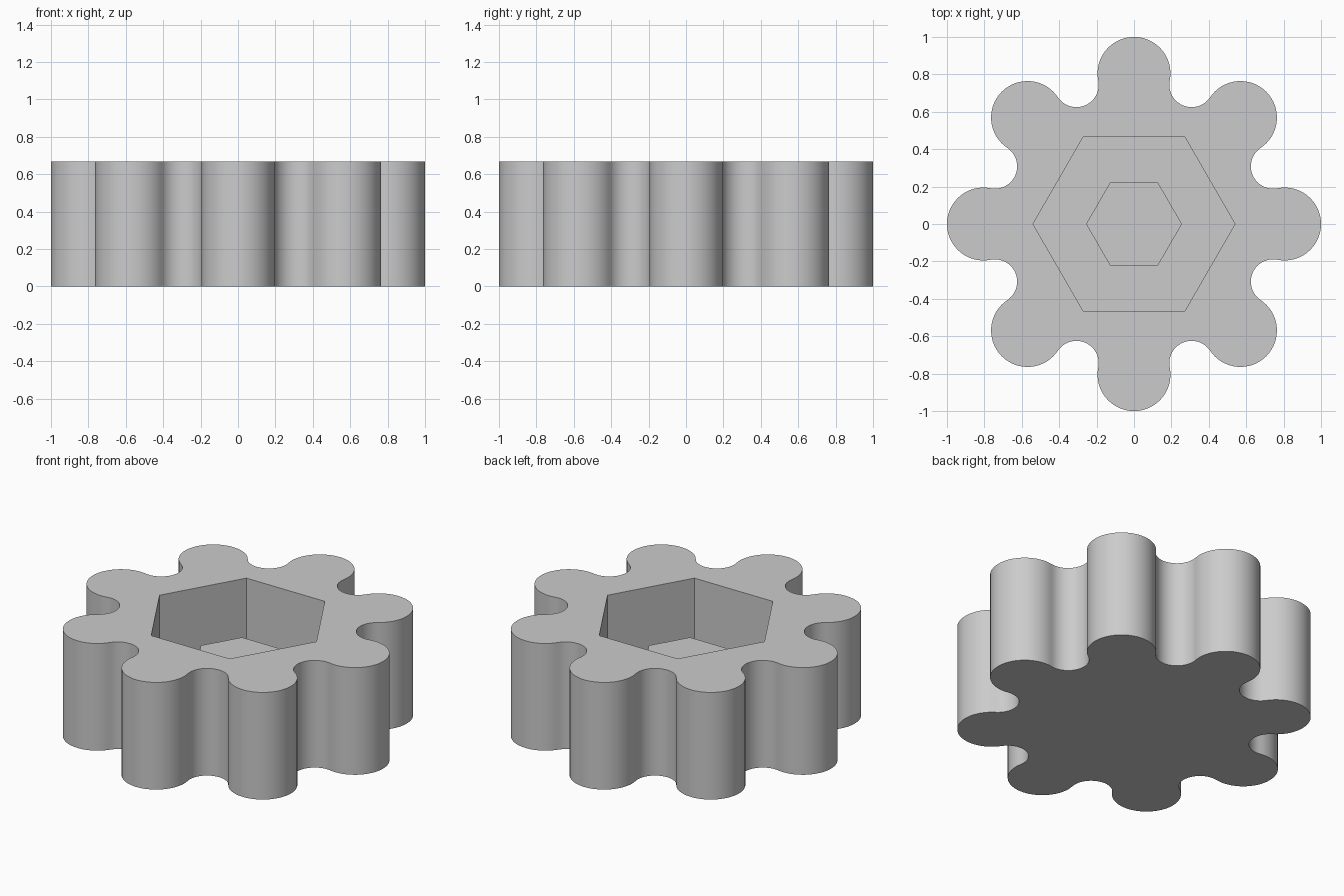
import bpy
import bmesh
from math import sin, cos, radians

cube = bpy.data.objects.get("Cube")
if cube:
    bpy.data.objects.remove(cube, do_unlink=True)

LOBES = 8
RING = 0.805             # radius on which lobe and valley centres lie
LOBE_R = 0.195
STEP = 360 / LOBES
VALLEY_R = 2 * RING * sin(radians(STEP / 4)) - LOBE_R   # tangent to the lobes
HEIGHT, FLOOR, PEG_TOP = 0.667, 0.13, 0.43
SOCKET_R, PEG_R = 0.54, 0.256


def arc(angle, radius, start, end, count):
    """Points on an arc whose centre sits on the ring at the given angle."""
    cx, cy = RING * cos(radians(angle)), RING * sin(radians(angle))
    for i in range(count):
        t = radians(angle + start + (end - start) * i / count)
        yield cx + radius * cos(t), cy + radius * sin(t)


def hexagon(radius):
    return [(radius * cos(radians(60 * i)), radius * sin(radians(60 * i))) for i in range(6)]


# Outline: convex lobes joined by tangent concave valleys
turn = 90 + STEP / 4
outline = []
for k in range(LOBES):
    outline += arc(k * STEP, LOBE_R, -turn, turn, 32)
    outline += arc((k + 0.5) * STEP, VALLEY_R, 360 - turn, turn, 20)

bm = bmesh.new()


def ring(points, z):
    return [bm.verts.new((x, y, z)) for x, y in points]


def strip(a, b):
    for i in range(len(a)):
        j = (i + 1) % len(a)
        bm.faces.new((a[i], a[j], b[j], b[i]))


def loop_edges(loop):
    return [bm.edges.get((loop[i - 1], loop[i])) for i in range(len(loop))]


# Outer wall and underside
base = ring(outline, 0)
rim = ring(outline, HEIGHT)
strip(base, rim)
bm.faces.new(base)

# Hexagonal socket with a hexagonal peg standing in it
socket_top = ring(hexagon(SOCKET_R), HEIGHT)
socket_floor = ring(hexagon(SOCKET_R), FLOOR)
peg_foot = ring(hexagon(PEG_R), FLOOR)
peg_top = ring(hexagon(PEG_R), PEG_TOP)
strip(socket_top, socket_floor)
strip(socket_floor, peg_foot)
strip(peg_foot, peg_top)
bm.faces.new(peg_top)

# Top face around the socket
bmesh.ops.triangle_fill(bm, edges=loop_edges(rim) + loop_edges(socket_top),
                        use_beauty=True, normal=(0, 0, 1))
bmesh.ops.recalc_face_normals(bm, faces=bm.faces)

mesh = bpy.data.meshes.new("lobed_knob")
bm.to_mesh(mesh)
bm.free()
knob = bpy.data.objects.new("lobed_knob", mesh)
bpy.context.collection.objects.link(knob)

# Grey material
grey = bpy.data.materials.new("plain grey")
grey.use_nodes = True
colour = (0.6, 0.6, 0.6, 1)
grey.diffuse_color = colour
grey.node_tree.nodes["Principled BSDF"].inputs["Base Color"].default_value = colour
mesh.materials.append(grey)

# Smooth curved walls, sharp rims and corners
bpy.ops.object.select_all(action="DESELECT")
knob.select_set(True)
bpy.context.view_layer.objects.active = knob
bpy.ops.object.shade_smooth_by_angle(angle=radians(30))
